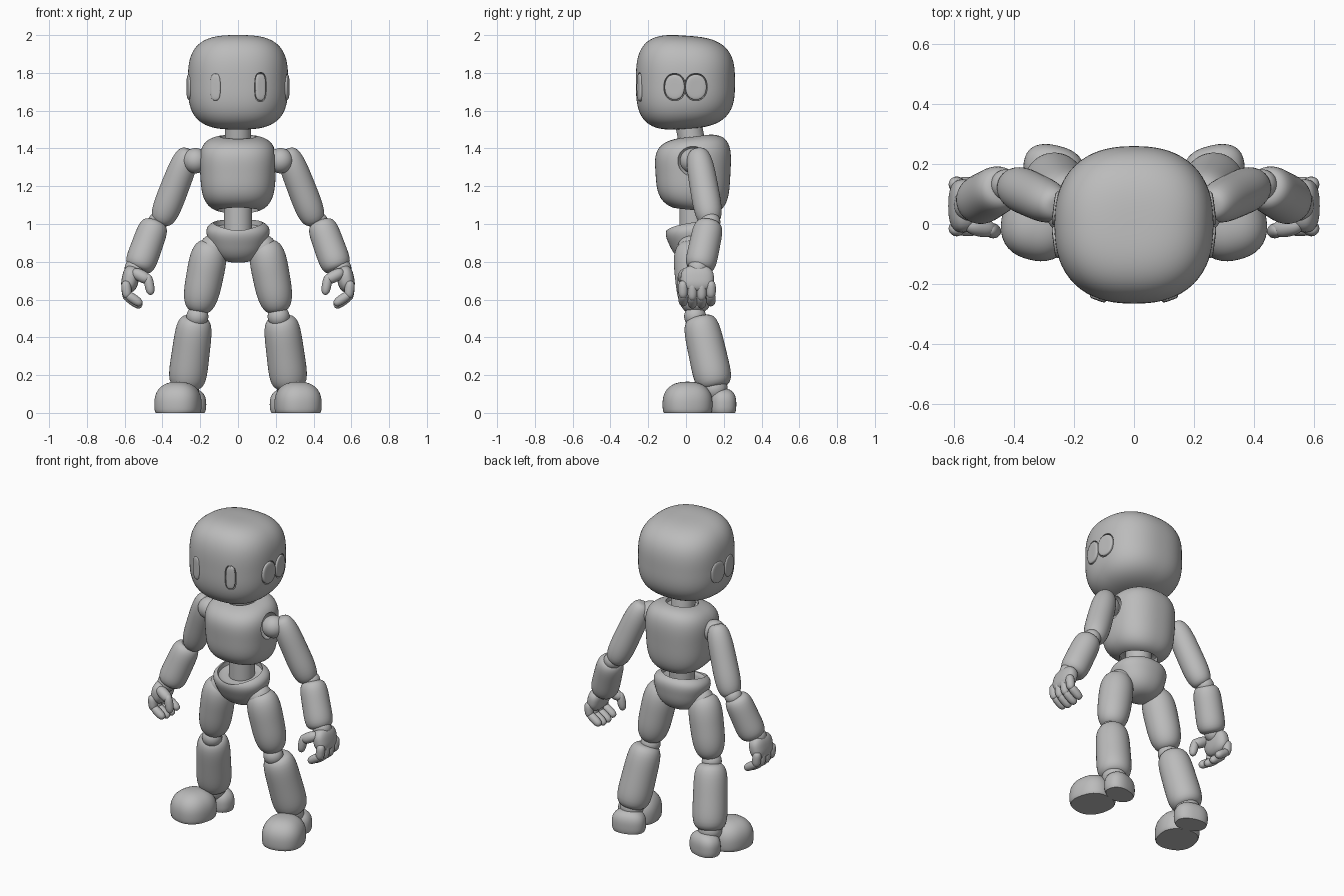
import bpy, bmesh
from mathutils import Vector, Matrix

if "Cube" in bpy.data.objects:
    bpy.data.objects.remove(bpy.data.objects["Cube"], do_unlink=True)

GREY = (0.5, 0.5, 0.5, 1)
mat = bpy.data.materials.new("matte_grey")
mat.use_nodes = True
mat.diffuse_color = GREY
mat.node_tree.nodes["Principled BSDF"].inputs["Base Color"].default_value = GREY


def blob(name, centre, half, nxy=2, nz=2, axis=(0, 0, 1), up=(0, 1, 0),
         taper=0, wedge=0, floor=False, side=1, seg=40):
    """Rounded solid: a sphere squared off by nxy across and nz along its axis."""
    z = Vector(axis).normalized()
    x = Vector(up).cross(z).normalized()
    frame = Matrix((x, z.cross(x), z)).transposed()
    bm = bmesh.new()
    bmesh.ops.create_uvsphere(bm, u_segments=seg, v_segments=seg * 3 // 4, radius=1)
    for v in bm.verts:
        p = v.co
        r = (abs(p.x) ** nxy + abs(p.y) ** nxy) ** (1 / nxy)
        p = p / (r ** nz + abs(p.z) ** nz) ** (1 / nz)
        w = 1 + taper * p.z
        q = Vector((p.x * w * half[0], p.y * w * half[1], p.z * (1 + wedge * p.y) * half[2]))
        q = frame @ q + Vector(centre)
        if floor:
            q.z = max(q.z, 0)
        v.co = (q.x * side, q.y, q.z)
    bmesh.ops.recalc_face_normals(bm, faces=bm.faces)
    me = bpy.data.meshes.new(name)
    bm.to_mesh(me)
    bm.free()
    me.materials.append(mat)
    ob = bpy.data.objects.new(name, me)
    bpy.context.collection.objects.link(ob)
    return ob


def limb(name, a, b, r, nz=4, **kw):
    """Rounded cylinder running from a to b."""
    a, b = Vector(a), Vector(b)
    return blob(name, (a + b) / 2, (r, r, (b - a).length / 2), 2, nz, axis=b - a, **kw)


def ball(name, centre, r, **kw):
    return blob(name, centre, (r, r, r), **kw)


def cut(target, cutter):
    """Carve the cutter out of the target, then discard it."""
    cutter.hide_render = True
    mod = target.modifiers.new("cut", "BOOLEAN")
    mod.operation, mod.solver, mod.object = "DIFFERENCE", "EXACT", cutter
    bpy.context.view_layer.objects.active = target
    bpy.ops.object.modifier_apply(modifier=mod.name)
    bpy.data.objects.remove(cutter, do_unlink=True)


# Head, neck and trunk
head = blob("head", (0, -0.003, 1.75), (0.265, 0.262, 0.247), 2.4, 3.1, wedge=-0.07, seg=72)
limb("neck", (0, 0.045, 1.36), (0, 0, 1.6), 0.07, 8)

torso = blob("torso", (0, 0.037, 1.265), (0.2, 0.198, 0.2), 2.4, 3.6,
             taper=0.06, wedge=0.13, seg=64)
cut(torso, limb("neck_hole", (0, 0.04, 1.43), (0, 0.03, 1.6), 0.095, 12))
cut(torso, limb("waist_hole", (0, 0.04, 0.95), (0, 0.04, 1.11), 0.11, 12))

limb("waist", (0, 0.04, 0.92), (0, 0.04, 1.14), 0.075, 10)
pelvis = blob("pelvis", (0, 0.045, 0.91), (0.155, 0.135, 0.112), 2.2, 3,
              axis=(0, -0.15, 1), taper=0.25, seg=56)
cut(pelvis, limb("pelvis_hole", (0, 0.025, 0.97), (0, 0, 1.14), 0.13, 12))

for side, tag in ((1, "left_"), (-1, "right_")):
    # Eyes and paired ear discs, each seated in a narrow groove
    pads = (("eye", (0.118, -0.242, 1.725), 0.033, 0.076, 3, (0.33, -0.93, 0)),
            ("front_ear", (0.256, -0.06, 1.725), 0.058, 0.072, 2.2, (0.99, -0.13, 0)),
            ("back_ear", (0.256, 0.052, 1.725), 0.061, 0.072, 2.2, (0.99, 0.13, 0)))
    for name, c, w, h, n, normal in pads:
        cut(head, blob("groove", c, (w, h, 0.02), n, 6, normal, (0, 0, 1), side=side))
    for name, c, w, h, n, normal in pads:
        blob(tag + name, c, (w - 0.005, h - 0.005, 0.013), n, 5, normal, (0, 0, 1), side=side)

    # Arm
    cut(torso, ball("shoulder_socket", (0.225, 0.035, 1.335), 0.085, side=side))
    ball(tag + "shoulder", (0.225, 0.035, 1.335), 0.067, side=side)
    limb(tag + "upper_arm", (0.257, 0.06, 1.395), (0.41, 0.13, 1.0), 0.075, 3.6,
         taper=0.04, side=side)
    ball(tag + "elbow", (0.425, 0.13, 1.01), 0.052, side=side)
    limb(tag + "forearm", (0.435, 0.125, 1.015), (0.53, 0.07, 0.755), 0.082, 4.5,
         taper=0.03, side=side)
    ball(tag + "wrist", (0.545, 0.065, 0.765), 0.055, side=side)

    # Hand with curled fingers
    blob(tag + "palm", (0.57, 0.06, 0.71), (0.045, 0.088, 0.072), 2.6, 2.6,
         axis=(-0.2, 0, 1), side=side)
    for i, name in enumerate(("index", "middle", "ring", "little")):
        y = -0.015 + 0.049 * i
        drop = (0.012, 0, 0, 0.012)[i]
        knuckle, bend, tip = ((0.595, y, 0.7), (0.585, y, 0.595 + drop), (0.51, y, 0.562 + drop))
        limb(f"{tag}{name}_finger", knuckle, bend, 0.026, 2.8, side=side, seg=20)
        limb(f"{tag}{name}_fingertip", (0.595, y, 0.62 + drop), tip, 0.025, 2.8,
             side=side, seg=20)
    limb(tag + "thumb_base", (0.56, 0.0, 0.75), (0.465, -0.02, 0.7), 0.032, 2.5,
         side=side, seg=20)
    limb(tag + "thumb_tip", (0.48, -0.02, 0.735), (0.46, -0.025, 0.625), 0.025, 2.5,
         side=side, seg=20)

    # Leg
    ball(tag + "hip", (0.13, 0.03, 0.87), 0.075, side=side)
    limb(tag + "thigh", (0.14, 0.025, 0.91), (0.213, 0.055, 0.53), 0.098, 3.2,
         taper=-0.05, side=side)
    ball(tag + "knee", (0.215, 0.048, 0.51), 0.058, side=side)
    limb(tag + "shin", (0.225, 0.07, 0.51), (0.275, 0.155, 0.13), 0.1, 4.5,
         taper=0.04, side=side)
    ball(tag + "ankle", (0.275, 0.15, 0.13), 0.07, side=side)

    # Foot, flat underneath and turned outwards
    toe_out = (-0.25, 1, 0)
    blob(tag + "toe", (0.318, 0.008, 0.045), (0.122, 0.13, 0.12), 2.4, 2.4, up=toe_out,
         floor=True, side=side)
    blob(tag + "heel", (0.268, 0.19, 0.045), (0.1, 0.072, 0.085), 2.4, 2.6, up=toe_out,
         floor=True, side=side)

# Smooth shading, crisp at the carved rims
bpy.ops.object.select_all(action="DESELECT")
for ob in bpy.context.scene.objects:
    if ob.type == "MESH":
        ob.select_set(True)
        bpy.context.view_layer.objects.active = ob
bpy.ops.object.shade_smooth_by_angle(angle=0.7)
